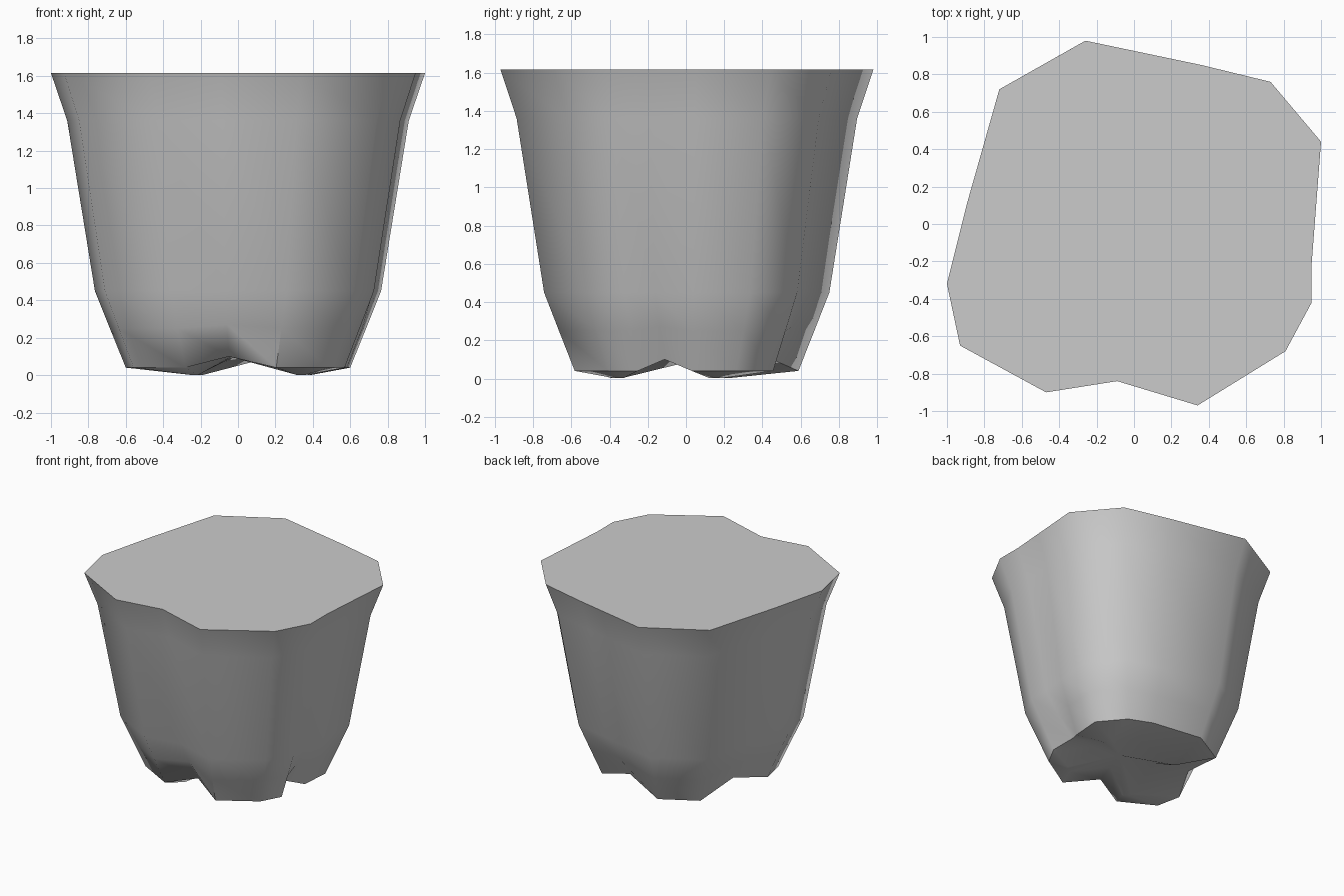
import bpy, bmesh, math
from mathutils import Vector

if "Cube" in bpy.data.objects:
    bpy.data.objects.remove(bpy.data.objects["Cube"])

# Rim outline (x, y, foot index; -1 marks a groove between feet)
outline = [(-0.47, -0.90, 0), (-0.09, -0.84, -1), (0.34, -0.97, 1), (0.81, -0.68, 1),
           (0.95, -0.42, 1), (0.95, -0.21, -1), (0.97, 0.05, 2), (1.0, 0.44, 2),
           (0.73, 0.76, 2), (0.36, 0.85, -1), (-0.26, 0.98, 3), (-0.72, 0.72, 3),
           (-0.89, 0.12, -1), (-1.0, -0.32, 0), (-0.93, -0.65, 0)]
# Levels: height and scale for feet, height and scale for grooves
levels = [(1.615, 1.0, 1.615, 1.0), (1.36, 0.913, 1.36, 0.913), (0.45, 0.765, 0.45, 0.76),
          (0.25, 0.685, 0.27, 0.65), (0.04, 0.60, 0.10, 0.53)]
tips = [(-0.20, -0.36), (0.33, -0.34), (0.36, 0.14), (-0.19, 0.16)]
centre = Vector((0.04, -0.12, 0.13))

bm = bmesh.new()
rings = []
# Flared wall
for zf, sf, zg, sg in levels:
    rings.append([bm.verts.new((x * (sg if k < 0 else sf), y * (sg if k < 0 else sf),
                                zg if k < 0 else zf)) for x, y, k in outline])
# Foot tips and inner groove points on the underside
inner = []
for (x, y, k), v in zip(outline, rings[-1]):
    if k < 0:
        p = v.co.lerp(centre, 0.5)
    else:
        tip = Vector((tips[k][0], tips[k][1], 0.0))
        p = tip.lerp(v.co, 0.15)
        p.z = 0.002
    inner.append(bm.verts.new(p))
rings.append(inner)

n = len(outline)
for a, b in zip(rings, rings[1:]):
    for i in range(n):
        j = (i + 1) % n
        bm.faces.new((a[i], b[i], b[j], a[j]))

# Flat top and recessed underside
bm.faces.new(rings[0])
mid = bm.verts.new(centre)
for i in range(n):
    bm.faces.new((inner[i], mid, inner[(i + 1) % n]))
bmesh.ops.recalc_face_normals(bm, faces=bm.faces)

mesh = bpy.data.meshes.new("cup_body")
bm.to_mesh(mesh)
bm.free()
body = bpy.data.objects.new("cup_body", mesh)
bpy.context.collection.objects.link(body)
bpy.context.view_layer.objects.active = body
body.select_set(True)
bpy.ops.object.shade_smooth_by_angle(angle=math.radians(50))
